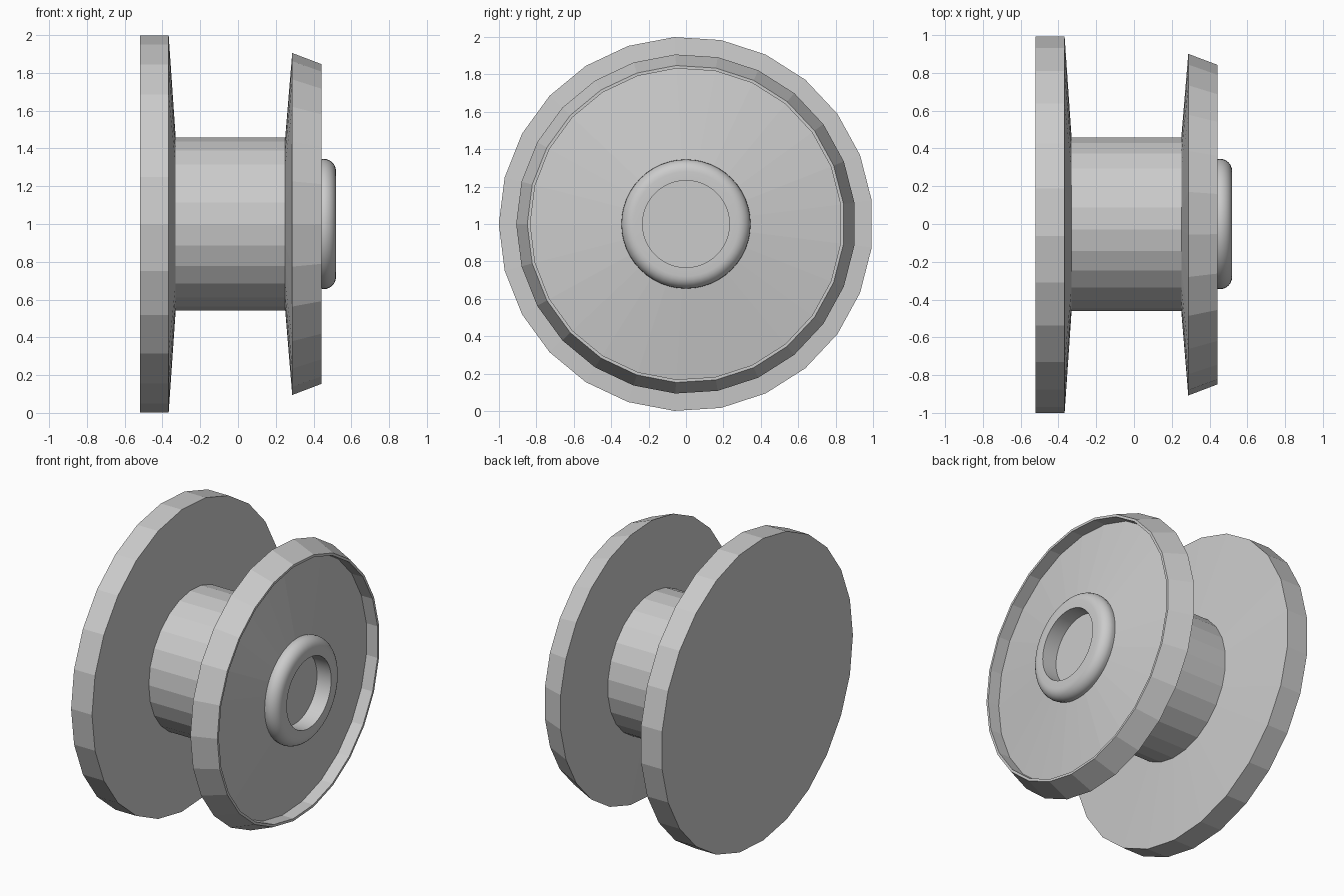
import bpy, bmesh, math

if "Cube" in bpy.data.objects:
    bpy.data.objects.remove(bpy.data.objects["Cube"])


def lathe(name, profile, sides, smooth=False):
    """Spin (x, radius) points around the x axis at z = 1, first corner at -y."""
    bm = bmesh.new()
    rings = []
    for x, r in profile:
        n = sides if r > 0 else 1
        rings.append([bm.verts.new((x, -r * math.cos(2 * math.pi * i / sides),
                                    1 + r * math.sin(2 * math.pi * i / sides))) for i in range(n)])
    for a, b in zip(rings, rings[1:]):
        for i in range(sides):
            j = (i + 1) % sides
            quad = [a[i % len(a)], a[j % len(a)], b[j % len(b)], b[i % len(b)]]
            bm.faces.new(list(dict.fromkeys(quad)))
    bmesh.ops.recalc_face_normals(bm, faces=bm.faces)
    mesh = bpy.data.meshes.new(name)
    bm.to_mesh(mesh)
    bm.free()
    ob = bpy.data.objects.new(name, mesh)
    bpy.context.collection.objects.link(ob)
    if smooth:
        bpy.context.view_layer.objects.active = ob
        ob.select_set(True)
        bpy.ops.object.shade_smooth_by_angle(angle=math.radians(35))
    return ob


# Flat-shaded body: large flange, hub, small flange with a coned recess
lathe("spool_body", [(-0.52, 0), (-0.52, 1), (-0.367, 1), (-0.33, 0.46), (0.25, 0.46),
                     (0.287, 0.907), (0.442, 0.848), (0.442, 0.832), (0.36, 0.832),
                     (0.435, 0.33), (0.41, 0.22), (0.41, 0)], 25)

# Rounded collar with a blind bore
bend = [(0.454 + 0.065 * math.sin(a), 0.28 + 0.065 * math.cos(a))
        for a in (math.pi / 2 * i / 6 for i in range(7))]
lathe("collar", [(0.43, 0.34)] + bend + [(0.519, 0.232), (0.415, 0.232), (0.415, 0)], 48, smooth=True)
